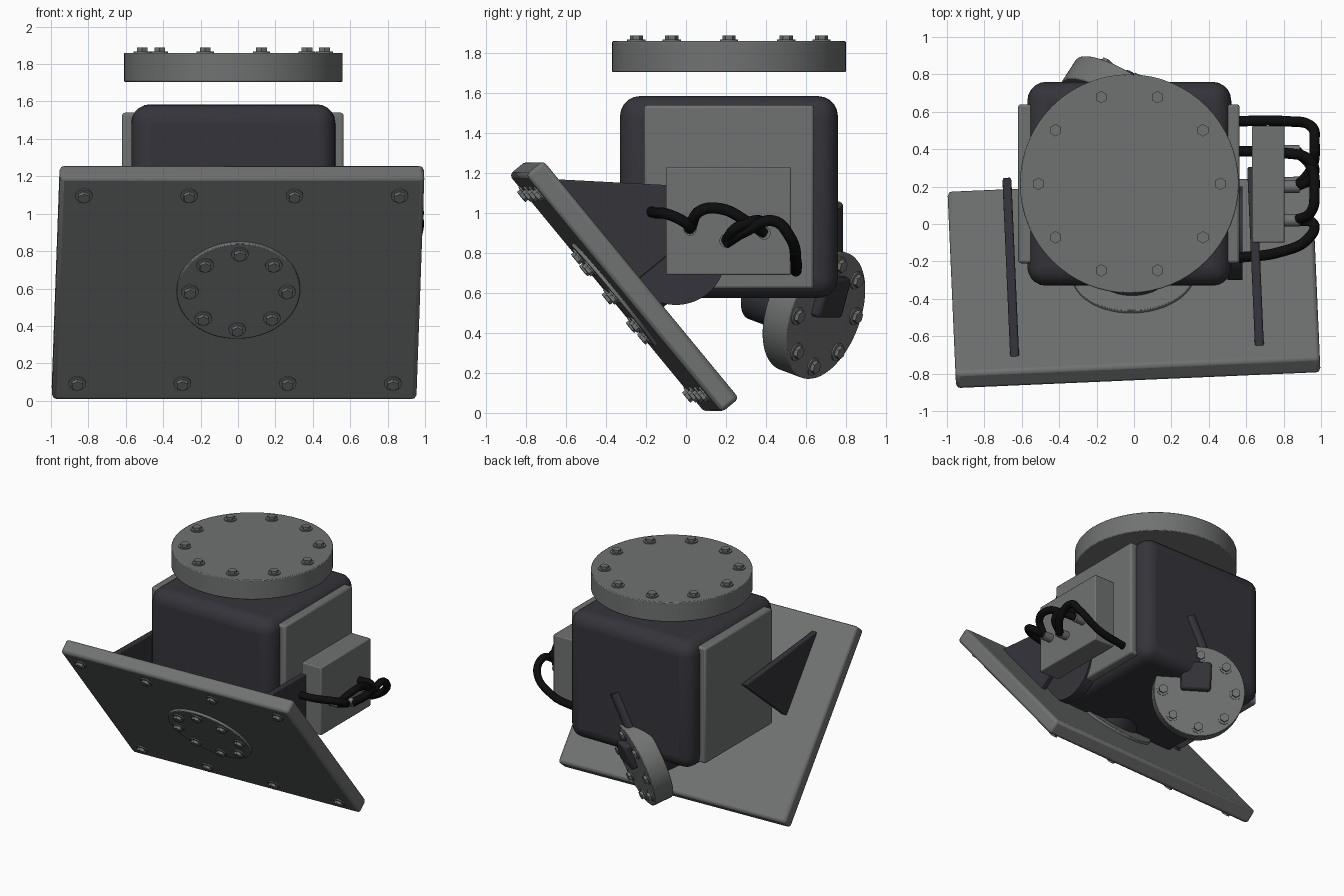
import bpy, bmesh, math
from mathutils import Matrix, Vector

cube = bpy.data.objects.get("Cube")
if cube:
    bpy.data.objects.remove(cube)


def material(name, color):
    m = bpy.data.materials.new(name)
    m.use_nodes = True
    m.diffuse_color = (*color, 1)
    bsdf = next(n for n in m.node_tree.nodes if n.type == 'BSDF_PRINCIPLED')
    bsdf.inputs["Base Color"].default_value = (*color, 1)
    return m


GREY = material("steel grey", (0.16, 0.17, 0.165))
DARK = material("dark casing", (0.035, 0.034, 0.043))
BLACK = material("black rubber", (0.004, 0.004, 0.004))


def finish(obj, mat, bevel=0, segments=2):
    bpy.context.scene.collection.objects.link(obj)
    obj.data.materials.append(mat)
    if bevel:
        b = obj.modifiers.new("bevel", 'BEVEL')
        b.width, b.segments = bevel, segments
        b.limit_method = 'ANGLE'
    bpy.ops.object.select_all(action='DESELECT')
    obj.select_set(True)
    bpy.context.view_layer.objects.active = obj
    bpy.ops.object.shade_smooth_by_angle(angle=math.radians(35))
    return obj


def make(name, bm, mat, frame=Matrix(), bevel=0, segments=2):
    bmesh.ops.recalc_face_normals(bm, faces=bm.faces)
    me = bpy.data.meshes.new(name)
    bm.to_mesh(me)
    bm.free()
    obj = bpy.data.objects.new(name, me)
    obj.matrix_world = frame
    return finish(obj, mat, bevel, segments)


def box(name, lo, hi, mat, frame=Matrix(), bevel=0.008, segments=2):
    lo, hi = Vector(lo), Vector(hi)
    bm = bmesh.new()
    bmesh.ops.create_cube(bm, size=1, matrix=Matrix.Translation((lo + hi) / 2)
                          @ Matrix.Diagonal((*(hi - lo), 1)))
    return make(name, bm, mat, frame, bevel, segments)


def cylinder(bm, r, z0, z1, x=0, y=0, sides=64):
    bmesh.ops.create_cone(bm, cap_ends=True, segments=sides, radius1=r, radius2=r,
                          depth=z1 - z0, matrix=Matrix.Translation((x, y, (z0 + z1) / 2)))


def round_part(name, r, z0, z1, mat, frame, bevel=0):
    bm = bmesh.new()
    cylinder(bm, r, z0, z1)
    return make(name, bm, mat, frame, bevel)


def bolts(name, points, z, frame):
    bm = bmesh.new()
    for x, y in points:
        cylinder(bm, 0.046, z - 0.01, z + 0.008, x, y, 24)
        cylinder(bm, 0.033, z, z + 0.028, x, y, 6)
    return make(name, bm, GREY, frame)


def ring(n, r, start=0):
    angles = [start + math.tau * i / n for i in range(n)]
    return [(r * math.cos(a), r * math.sin(a)) for a in angles]


def facing(origin, normal, up=(0, 0, 1)):
    # frame whose z axis is the normal and whose y axis leans toward up
    n = Vector(normal).normalized()
    x = Vector(up).cross(n).normalized()
    rot = Matrix((x, n.cross(x), n)).transposed()
    return Matrix.Translation(origin) @ rot.to_4x4()


def tube(name, points, radius, mat):
    cu = bpy.data.curves.new(name, 'CURVE')
    cu.dimensions = '3D'
    cu.bevel_depth, cu.bevel_resolution = radius, 4
    cu.resolution_u, cu.use_fill_caps = 8, True
    sp = cu.splines.new('BEZIER')
    sp.bezier_points.add(len(points) - 1)
    for bp, p in zip(sp.bezier_points, points):
        bp.co = p
        bp.handle_left_type = bp.handle_right_type = 'AUTO'
    obj = bpy.data.objects.new(name, cu)
    bpy.context.scene.collection.objects.link(obj)
    cu.materials.append(mat)


# main casing with a cover panel on each side
box("casing", (-0.57, -0.33, 0.575), (0.52, 0.76, 1.585), DARK, bevel=0.1, segments=5)
for side, x0, x1 in (("right", -0.62, -0.5), ("left", 0.45, 0.565)):
    box(side + "_panel", (x0, -0.21, 0.62), (x1, 0.64, 1.54), GREY, bevel=0.015)
round_part("side_hub", 0.25, 0, 0.08, DARK, facing((0.5, -0.05, 0.79), (1, 0, 0)))

# floating top flange
top = Matrix.Translation((-0.025, 0.215, 1.705))
round_part("top_flange", 0.585, 0, 0.155, GREY, top, 0.006)
bolts("top_flange_bolts", ring(10, 0.487), 0.155, top)

# sloping front plate; local y runs up the slope, local z points outward
plate = (Matrix.Translation((0, -0.31, 0.632)) @ Matrix.Rotation(math.radians(2.5), 4, 'Z')
         @ Matrix.Rotation(math.radians(129.5), 4, 'X'))
box("front_plate", (-0.975, -0.771, -0.0565), (0.975, 0.771, 0.0565), GREY, plate, 0.022)
bolts("front_plate_bolts", [(x, y) for x in (-0.845, -0.282, 0.282, 0.845)
                            for y in (-0.65, 0.65)], 0.0565, plate)
round_part("front_flange", 0.33, -0.075, 0.075, GREY, plate, 0.005)
bolts("front_flange_bolts", ring(8, 0.26, math.pi / 2), 0.075, plate)
round_part("front_neck", 0.205, -0.6, -0.05, DARK, plate)

# triangular gussets behind the front plate
for side, x in (("right", -0.655), ("left", 0.655)):
    bm = bmesh.new()
    face = bm.faces.new([bm.verts.new((x - 0.024, y, z)) for y, z in
                         ((0.655, -0.05), (0, -0.05), (0, -0.765))])
    ext = bmesh.ops.extrude_face_region(bm, geom=[face])
    bmesh.ops.translate(bm, vec=(0.048, 0, 0),
                        verts=[v for v in ext["geom"] if isinstance(v, bmesh.types.BMVert)])
    make(side + "_gusset", bm, DARK, plate, 0.008)

# tilted rear flange with its neck, rib and centre block
rear = facing((-0.03, 0.70, 0.485), (0.52, 0.80, -0.30))
round_part("rear_flange", 0.332, -0.15, 0, GREY, rear, 0.006)
bolts("rear_flange_bolts", [p for p in ring(8, 0.265, math.pi / 2)
                            if not (p[0] < -0.1 and p[1] > 0.1)], 0, rear)
round_part("rear_neck", 0.15, -0.42, -0.1, DARK, rear)
box("rear_block", (-0.14, 0.0, -0.05), (0.08, 0.21, 0.05), DARK, rear, 0.02)
tube("rear_rib", [(0.10, 0.74, 1.04), (-0.06, 0.74, 0.74)], 0.045, DARK)

# junction box with sockets and cables
box("junction_box", (0.63, -0.10, 0.69), (0.805, 0.525, 1.23), GREY)
sockets = [(0.02, 0.92), (0.2, 0.86), (0.39, 0.90)]
for i, (y, z) in enumerate(sockets):
    round_part(f"socket_{i + 1}", 0.033, 0, 0.085, GREY, facing((0.8, y, z), (1, 0, 0)))
cables = [
    [(0.56, 0.55, 0.71), (0.8, 0.55, 0.76), (0.95, 0.52, 0.88), (0.965, 0.44, 0.96),
     (0.95, 0.30, 0.91), (0.87, 0.2, 0.85)],
    [(0.56, -0.18, 1.01), (0.78, -0.15, 1.0), (0.93, -0.08, 0.99), (0.96, 0.0, 0.95),
     (0.87, 0.02, 0.92)],
    [(0.87, 0.02, 0.92), (0.95, 0.07, 1.01), (0.965, 0.18, 1.02), (0.95, 0.30, 0.96),
     (0.87, 0.39, 0.90)],
    [(0.56, 0.39, 0.95), (0.8, 0.38, 0.95), (0.94, 0.34, 0.96), (0.96, 0.26, 0.93),
     (0.87, 0.2, 0.86)],
]
for i, path in enumerate(cables):
    tube(f"cable_{i + 1}", path, 0.028, BLACK)
